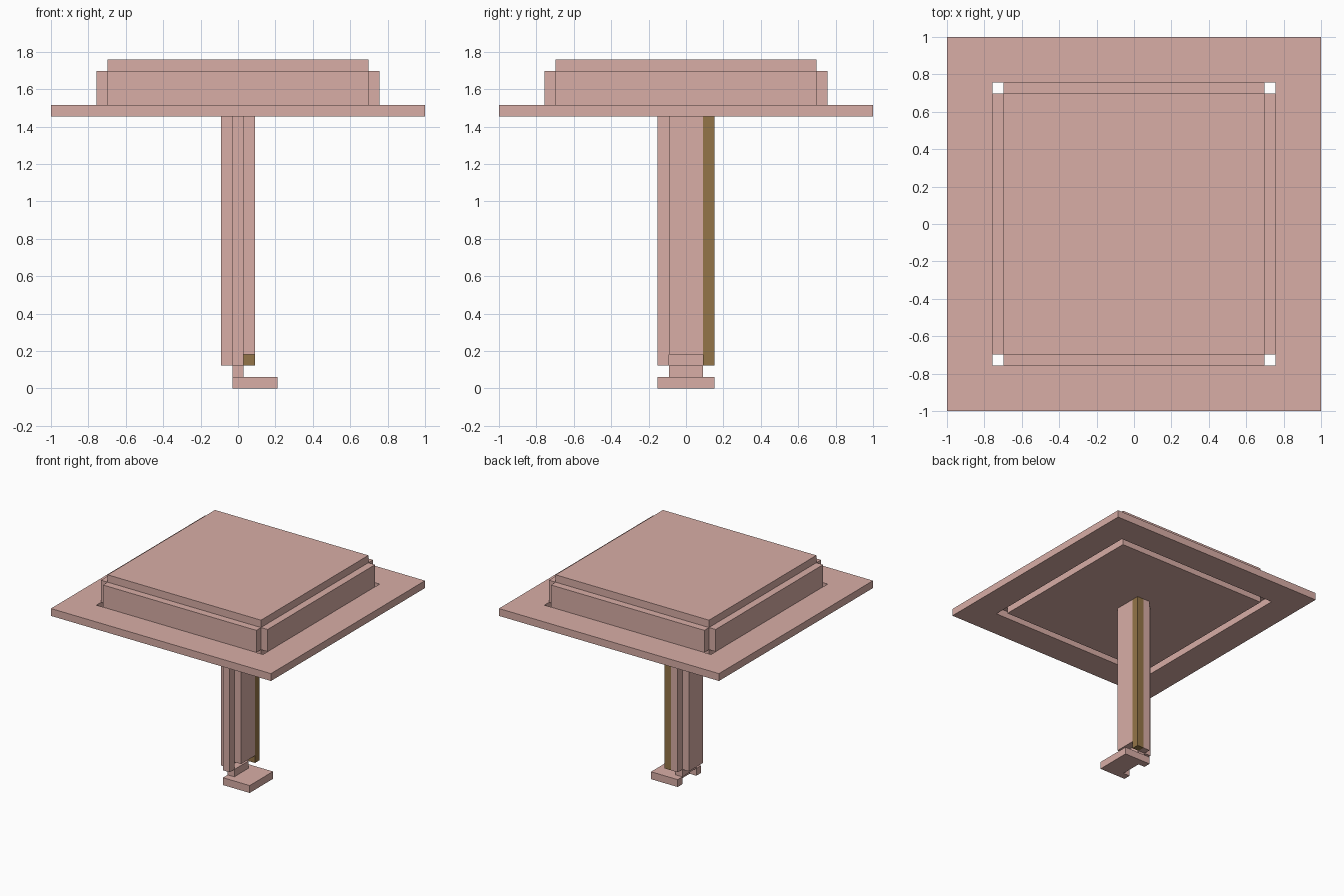
import bpy, bmesh

cube = bpy.data.objects.get("Cube")
if cube:
    bpy.data.objects.remove(cube, do_unlink=True)

U = 2 / 33  # one block of the building grid


def material(name, rgb):
    m = bpy.data.materials.new(name)
    m.use_nodes = True
    m.diffuse_color = (*rgb, 1)
    m.node_tree.nodes["Principled BSDF"].inputs["Base Color"].default_value = (*rgb, 1)
    return m


pink = material("dusty_pink", (0.69, 0.42, 0.38))
olive = material("olive_brown", (0.296, 0.178, 0.065))


def rectangle(x0, x1, y0, y1):
    return [(x0, y0), (x1, y0), (x1, y1), (x0, y1)]


def prism(name, outline, z0, z1, mat=pink, hole=None):
    """Extrude an outline in blocks; a hole with matching corners makes a frame."""
    bm = bmesh.new()
    outer = [bm.verts.new((x * U, y * U, z0 * U)) for x, y in outline]
    if hole:
        inner = [bm.verts.new((x * U, y * U, z0 * U)) for x, y in hole]
        for i in range(len(outer)):
            bm.faces.new([outer[i - 1], outer[i], inner[i], inner[i - 1]])
    else:
        bm.faces.new(outer)
    grown = bmesh.ops.extrude_face_region(bm, geom=bm.faces[:], use_keep_orig=True)
    top = [v for v in grown["geom"] if isinstance(v, bmesh.types.BMVert)]
    bmesh.ops.translate(bm, verts=top, vec=(0, 0, (z1 - z0) * U))
    bmesh.ops.recalc_face_normals(bm, faces=bm.faces)
    mesh = bpy.data.meshes.new(name)
    bm.to_mesh(mesh)
    bm.free()
    mesh.materials.append(mat)
    obj = bpy.data.objects.new(name, mesh)
    bpy.context.collection.objects.link(obj)


def box(name, x0, x1, y0, y1, z0, z1, mat=pink):
    prism(name, rectangle(x0, x1, y0, y1), z0, z1, mat)


# Foot with a notch under the stem
foot = [(-.5, -2.5), (3.5, -2.5), (3.5, 2.5), (-.5, 2.5),
        (-.5, 1.5), (.5, 1.5), (.5, -1.5), (-.5, -1.5)]
prism("foot", foot, 0, 1)
box("stem", -.5, .5, -1.5, 1.5, 1, 2)

# Hollow post made of four walls, open at the lower left side
box("post_right_wall", -1.5, -.5, -1.5, 1.5, 2, 24)
box("post_left_wall", .5, 1.5, -1.5, 1.5, 3, 24)
box("post_front_wall", -.5, .5, -2.5, -1.5, 2, 24)
box("post_back_wall", -.5, .5, 1.5, 2.5, 2, 24)
box("post_corner_strip", .5, 1.5, 1.5, 2.5, 2, 24, olive)

# Wide rim around the room floor, with a narrow gap between them
prism("rim", rectangle(-16.5, 16.5, -16.5, 16.5), 24, 25,
      hole=rectangle(-12.5, 12.5, -12.5, 12.5))
box("floor", -11.5, 11.5, -11.5, 11.5, 24, 25)

# Room walls with open corners, then the roof
for side, s in (("left", 1), ("right", -1)):
    a, b = sorted((11.5 * s, 12.5 * s))
    box(side + "_wall", a, b, -11.5, 11.5, 25, 28)
for side, s in (("back", 1), ("front", -1)):
    a, b = sorted((11.5 * s, 12.5 * s))
    box(side + "_wall", -11.5, 11.5, a, b, 25, 28)
box("roof", -11.5, 11.5, -11.5, 11.5, 28, 29)
